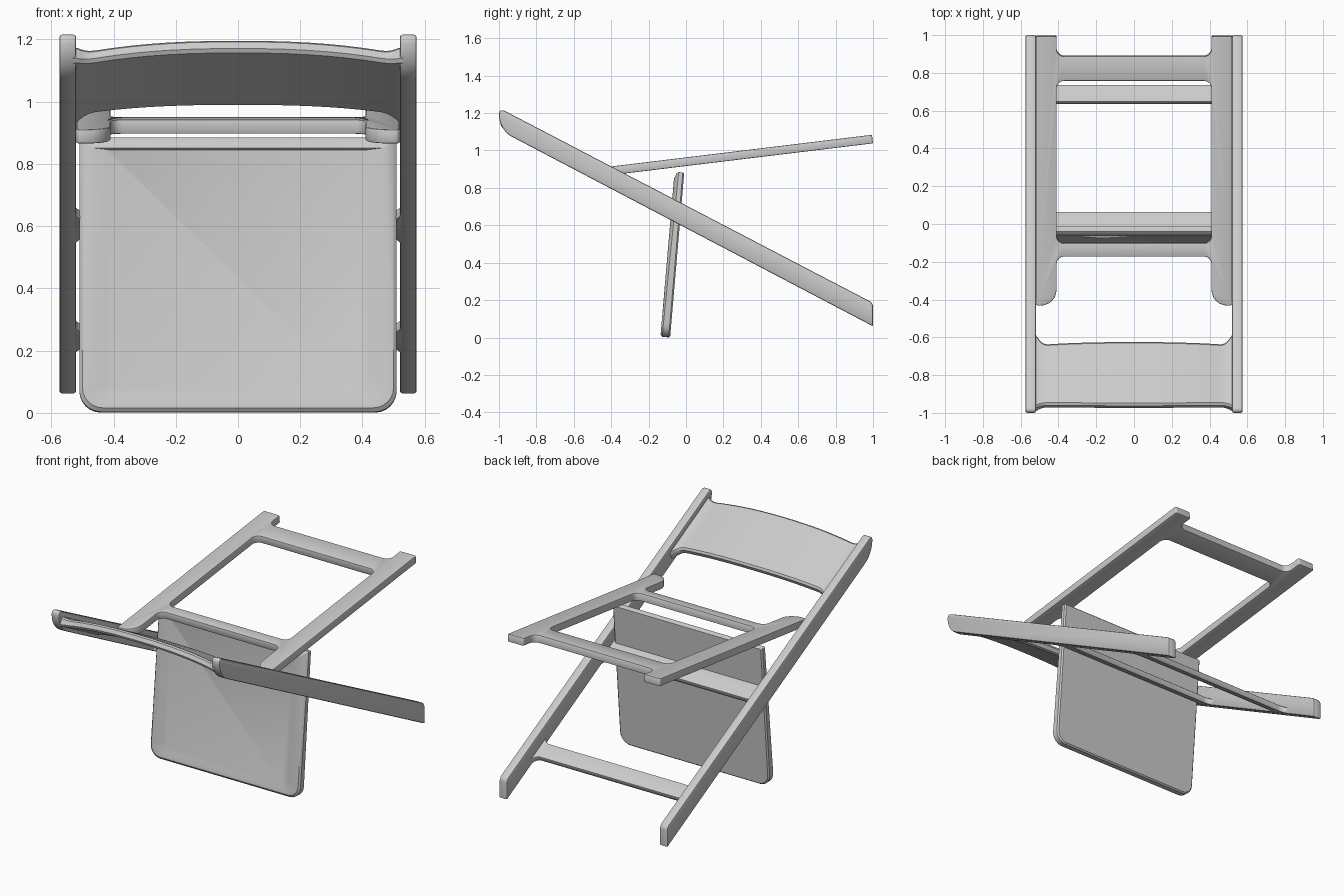
import bpy, bmesh
from mathutils import Matrix, Vector

if "Cube" in bpy.data.objects:
    bpy.data.objects.remove(bpy.data.objects["Cube"])


def rounded(corners, steps=6):
    """Outline from (x, y, r) corners, each replaced by an arc starting r from it."""
    out = []
    for i, (x, y, r) in enumerate(corners):
        p = Vector((x, y))
        if r == 0:
            out.append(p)
            continue
        a, b = Vector(corners[i - 1][:2]), Vector(corners[(i + 1) % len(corners)][:2])
        s, e = p + (a - p).normalized() * r, p + (b - p).normalized() * r
        c1, c2 = s.lerp(p, 0.5523), e.lerp(p, 0.5523)
        for k in range(steps + 1):
            t = k / steps
            u = 1 - t
            out.append(s * u**3 + c1 * 3 * u * u * t + c2 * 3 * u * t * t + e * t**3)
    return out


def frame(x, y, z, origin):
    m = Matrix((x, y, z)).transposed().to_4x4()
    m.translation = origin
    return m


def finish(name, bm, matrix=None):
    if matrix:
        bm.transform(matrix)
    bmesh.ops.remove_doubles(bm, verts=bm.verts, dist=0.0002)
    bmesh.ops.recalc_face_normals(bm, faces=bm.faces)
    me = bpy.data.meshes.new(name)
    bm.to_mesh(me)
    bm.free()
    ob = bpy.data.objects.new(name, me)
    bpy.context.collection.objects.link(ob)
    bpy.ops.object.select_all(action='DESELECT')
    ob.select_set(True)
    bpy.context.view_layer.objects.active = ob
    bpy.ops.object.shade_smooth_by_angle(angle=0.6)
    return ob


def prism(name, loops, thick, matrix, bevel=0.008):
    """Filled outline (further loops are holes) with softened edges."""
    cu = bpy.data.curves.new(name, 'CURVE')
    cu.dimensions, cu.fill_mode = '2D', 'BOTH'
    cu.extrude = thick / 2 - bevel
    cu.bevel_depth, cu.offset, cu.bevel_resolution = bevel, -bevel, 1
    for loop in loops:
        sp = cu.splines.new('POLY')
        sp.points.add(len(loop) - 1)
        for pt, co in zip(sp.points, loop):
            pt.co = (co[0], co[1], 0, 1)
        sp.use_cyclic_u = True
    tmp = bpy.data.objects.new(name + "_outline", cu)
    bpy.context.collection.objects.link(tmp)
    bpy.context.view_layer.update()
    me = bpy.data.meshes.new_from_object(tmp.evaluated_get(bpy.context.evaluated_depsgraph_get()))
    bm = bmesh.new()
    bm.from_mesh(me)
    bpy.data.objects.remove(tmp)
    bpy.data.curves.remove(cu)
    bpy.data.meshes.remove(me)
    return finish(name, bm, matrix)


# Long sloping side rails
rail = rounded([(-1, 1.228, 0.035), (-1, 1.11, 0.075), (1, 0.06, 0.008), (1, 0.185, 0.02)])
for side, label in ((-1, "left"), (1, "right")):
    prism(label + "_long_rail", [rail], 0.054,
          frame((0, 1, 0), (0, 0, 1), (1, 0, 0), (side * 0.547, 0, 0)))

# Plane along the underside of the long rails
N = Vector((0, 0.465, 0.885))
SLOPE = Vector((0, 1, -0.525))
BASE = Vector((0, 0, 0.585))

# Crossbars with flared ends, flush with the underside of the rails
for label, a, b in (("upper", -0.06, 0.05), ("lower", 0.632, 0.722)):
    f = 0.045
    bar = rounded([(-0.535, a - f, 0), (-0.523, a - f, 0), (-0.52, a, 0.04), (0.52, a, 0.04),
                   (0.523, a - f, 0), (0.535, a - f, 0), (0.535, b + f, 0), (0.523, b + f, 0),
                   (0.52, b, 0.04), (-0.52, b, 0.04), (-0.523, b + f, 0), (-0.535, b + f, 0)])
    prism(label + "_crossbar", [bar], 0.034,
          frame((1, 0, 0), SLOPE, N, BASE + N * 0.018), 0.005)

# Curved backrest swept from rail to rail
bm = bmesh.new()
rings = []
half = [0, 0.08, 0.16, 0.23, 0.29, 0.34, 0.39, 0.43, 0.46, 0.48, 0.495, 0.507, 0.516, 0.53]
for x in [-h for h in half[:0:-1]] + half:
    t = min(abs(x) / 0.52, 1)
    flare = max(0, (abs(x) - 0.46) / 0.06) ** 2
    n0 = 0.056 - 0.036 * t**2.5
    n1 = n0 + 0.044 + 0.012 * min(flare, 1)
    s0 = -1.005 + 0.02 * t**2 - 0.02 * min(flare, 1)
    s1 = -0.667 + 0.05 * min(flare, 1.2)
    e = 0.01
    sec = [(s0 + e, n0), (s1 - e, n0), (s1, n0 + e), (s1, n1 - e),
           (s1 - e, n1), (s0 + e, n1), (s0, n1 - e), (s0, n0 + e)]
    rings.append([bm.verts.new(BASE + SLOPE * s + N * n + Vector((x, 0, 0))) for s, n in sec])
for r, q in zip(rings, rings[1:]):
    for i in range(8):
        j = (i + 1) % 8
        bm.faces.new((r[i], r[j], q[j], q[i]))
bm.faces.new(rings[0])
bm.faces.new(rings[-1])
finish("backrest", bm)

# Short leg frame: two legs and two crossbars cut from one board
half_out = [(0.41, -0.17, 0.04), (0.41, -0.43, 0.085), (0.52, -0.43, 0.015),
            (0.52, 0.997, 0.01), (0.41, 0.997, 0.01), (0.41, 0.89, 0.04)]
outer = rounded(half_out + [(-x, y, r) for x, y, r in reversed(half_out)])
hole = rounded([(-0.41, -0.10, 0.04), (0.41, -0.10, 0.04), (0.41, 0.76, 0.04), (-0.41, 0.76, 0.04)])
prism("leg_frame", [outer, hole], 0.046,
      frame((1, 0, 0), (0, 1, 0.1214), (0, -0.1205, 0.9927), (0, 0, 0.94)), 0.005)


# Hanging seat panel with a shallow dished face
def ring(w, bottom, top, r, wide):
    return rounded([(-wide, bottom, r), (wide, bottom, r), (wide, top, 0.006), (-wide, top, 0.006)]), w


layers = [ring(0, 0.008, 0.88, 0.065, 0.502), ring(0.008, 0, 0.885, 0.07, 0.51),
          ring(0.042, 0, 0.885, 0.07, 0.51), ring(0.052, 0.012, 0.878, 0.065, 0.50),
          ring(0.052, 0.032, 0.85, 0.06, 0.468), ring(0.042, 0.062, 0.845, 0.04, 0.42)]
bm = bmesh.new()
loops = []
for pts, w in layers:
    # the top edge is chamfered backwards
    loops.append([bm.verts.new((p.x, p.y, w - (0.012 if p.y > 0.86 and w > 0.03 else 0))) for p in pts])
for r, q in zip(loops, loops[1:]):
    for i in range(len(r)):
        j = (i + 1) % len(r)
        bm.faces.new((r[i], r[j], q[j], q[i]))
bm.faces.new(loops[0])
bm.faces.new(loops[-1])
finish("seat_panel", bm, frame((1, 0, 0), (0, 0.0854, 0.9963), (0, -0.9963, 0.0854), (0, -0.085, 0)))
